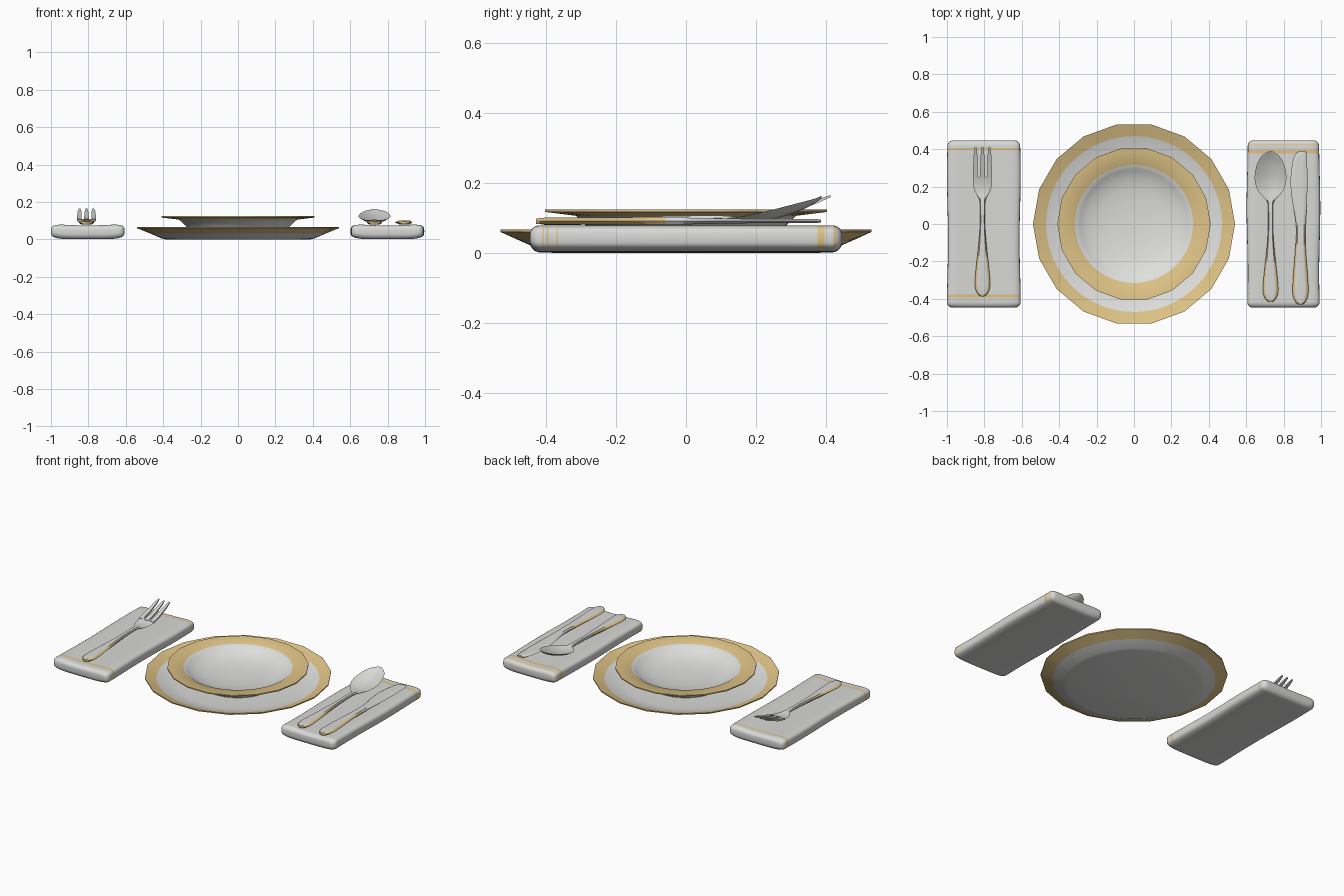
import bpy, bmesh, math
from mathutils import Vector

if "Cube" in bpy.data.objects:
    bpy.data.objects.remove(bpy.data.objects["Cube"])


def material(name, rgb):
    m = bpy.data.materials.new(name)
    m.diffuse_color = (*rgb, 1)
    m.use_nodes = True
    m.node_tree.nodes["Principled BSDF"].inputs["Base Color"].default_value = m.diffuse_color
    return m


WHITE = material("porcelain_white", (0.74, 0.74, 0.73))
GOLD = material("soft_gold", (0.74, 0.55, 0.24))
LINEN = material("linen_white", (0.69, 0.69, 0.68))
SILVER = material("pale_silver", (0.69, 0.69, 0.68))


def finish(name, bm, mats, angle=40):
    bmesh.ops.remove_doubles(bm, verts=bm.verts, dist=1e-5)
    bmesh.ops.recalc_face_normals(bm, faces=bm.faces)
    me = bpy.data.meshes.new(name)
    bm.to_mesh(me)
    bm.free()
    ob = bpy.data.objects.new(name, me)
    bpy.context.collection.objects.link(ob)
    for m in mats:
        me.materials.append(m)
    bpy.ops.object.select_all(action='DESELECT')
    ob.select_set(True)
    bpy.context.view_layer.objects.active = ob
    bpy.ops.object.shade_smooth_by_angle(angle=math.radians(angle))
    return ob


def loft(bm, rings, rule=None):
    """Skin a list of closed rings and cap both ends; rule(centre, j) gives the colour."""
    vs = [[bm.verts.new(p) for p in r] for r in rings]
    n = len(rings[0])
    for a, b in zip(vs, vs[1:]):
        for j in range(n):
            k = (j + 1) % n
            f = bm.faces.new((a[j], a[k], b[k], b[j]))
            if rule:
                f.material_index = rule(f.calc_center_median(), j)
    for cap in (vs[0], vs[-1]):
        f = bm.faces.new(cap)
        if rule:
            f.material_index = rule(f.calc_center_median(), 0)


def spline(rows, steps=5):
    """Smooth a station table."""
    out = []
    for i in range(len(rows) - 1):
        p = [rows[max(i - 1, 0)], rows[i], rows[i + 1], rows[min(i + 2, len(rows) - 1)]]
        for s in range(steps):
            t = s / steps
            out.append([0.5 * (2 * b + (c - a) * t + (2 * a - 5 * b + 4 * c - d) * t * t
                               + (3 * b - a - 3 * c + d) * t ** 3) for a, b, c, d in zip(*p)])
    return out + [list(rows[-1])]


# plates: lathe whose outer rim is an 18-gon (third value = polygon amount)
def plate(name, profile, gold_r, seg=72, sides=18):
    bm = bmesh.new()
    step = 2 * math.pi / sides
    rings = []
    for r, z, w in profile:
        ring = []
        for i in range(seg):
            a = 2 * math.pi * i / seg
            poly = math.cos(step / 2) / math.cos(a % step - step / 2)
            k = r * (1 + w * (poly - 1))
            ring.append((k * math.cos(a), k * math.sin(a), z))
        rings.append(ring)
    loft(bm, rings, lambda c, j: int(math.hypot(c.x, c.y) > gold_r))
    finish(name, bm, [WHITE, GOLD])


plate("charger_plate", [(0.05, 0, 0), (0.385, 0, 0), (0.41, 0.006, 0), (0.47, 0.032, 0),
                        (0.54, 0.060, 1), (0.54, 0.067, 1), (0.47, 0.045, 0), (0.41, 0.026, 0),
                        (0.36, 0.018, 0), (0.05, 0.018, 0)], 0.471)
plate("soup_plate", [(0.05, 0.018, 0), (0.22, 0.018, 0), (0.25, 0.04, 0), (0.28, 0.072, 0),
                     (0.315, 0.106, 0), (0.41, 0.117, 1), (0.41, 0.124, 1), (0.315, 0.115, 0),
                     (0.29, 0.098, 0), (0.25, 0.077, 0), (0.19, 0.062, 0), (0.11, 0.053, 0),
                     (0.04, 0.05, 0)], 0.316)


# napkins: soft cushions with thin stripes (y0, y1, side faces only)
def napkin(name, cx, stripes):
    hw, hh, hl, r = 0.194, 0.042, 0.447, 0.03
    ys = {round(-hl + r + i * (2 * hl - 2 * r) / 24, 4) for i in range(25)}
    for i in range(1, 7):
        e = r * math.sin(i * math.pi / 12)
        ys |= {round(hl - r + e, 4), round(-hl + r - e, 4)}
    for a, b, _ in stripes:
        ys |= {a, b}
    rings = []
    for y in sorted(ys):
        e = max(0, min(r, abs(y) - hl + r))
        inset = r - math.sqrt(r * r - e * e)
        w = hw - inset + 0.003 * math.sin(9 * y + cx)
        h = hh - inset
        ring = []
        for i in range(48):
            a = 2 * math.pi * i / 48
            c, s = math.cos(a), math.sin(a)
            u = math.copysign(abs(c) ** 0.42, c)
            v = math.copysign(abs(s) ** 0.55, s)
            z = 0.043 + h * v
            if v > 0:
                z -= (0.011 * (1 - u * u) - 0.003 * u * u) * v * h / hh
            ring.append((cx + w * u, y, z))
        rings.append(ring)

    def rule(c, j):
        for a, b, side in stripes:
            if a < c.y < b and c.z > 0.015 and (not side or abs(c.x - cx) > hw * 0.93):
                return 1
        return 0
    bm = bmesh.new()
    loft(bm, rings, rule)
    finish(name, bm, [LINEN, GOLD], 60)


napkin("left_napkin", -0.803, [(0.395, 0.406, False), (-0.394, -0.376, False)])
napkin("right_napkin", 0.799, [(0.376, 0.396, False), (0.422, 0.43, False),
                               (-0.411, -0.406, True), (-0.396, -0.392, True),
                               (-0.371, -0.366, True)])

# cutlery cross-section: flat bar with bevelled edges (across, up)
TOP = [-0.7, -0.35, 0, 0.35, 0.7]
SECTION = [(-1, 0)] + [(t, 1) for t in TOP] + [(1, 0)] + [(t, -1) for t in reversed(TOP)]


def cutlery(name, cx, rows, tines=()):
    """rows: y, left x, right x, z, half thickness, hollow depth"""
    bm = bmesh.new()
    rings = []
    for y, x0, x1, z, th, dip in spline(rows):
        m, h = (x0 + x1) / 2, max((x1 - x0) / 2, 0.001)
        rings.append([(cx + m + h * t, y, z + th * k - dip * (1 - t * t)) for t, k in SECTION])
    tip = rows[0][0] + 0.012

    def rule(c, j):
        return int(c.y < tip or (c.y < -0.06 and j in (0, 5, 6, 11)))
    loft(bm, rings, rule)
    for x in tines:
        prongs = []
        for y, z, w, th in ((0.235, 0.103, 0.013, 0.005), (0.30, 0.119, 0.012, 0.006),
                            (0.38, 0.149, 0.009, 0.005), (0.413, 0.162, 0.004, 0.003)):
            prongs.append([Vector((cx + x * (1 - 0.3 * (y - 0.235)) + a * w, y, z + b * th))
                           for a, b in ((-1, -1), (1, -1), (1, 1), (-1, 1))])
        loft(bm, prongs)
    finish(name, bm, [SILVER, GOLD], 50)


def handle(y):
    """Teardrop handle and slim stem shared by fork and spoon, starting at y."""
    return [(y, -0.008, 0.008, 0.088, 0.006, 0), (y + 0.015, -0.027, 0.027, 0.089, 0.009, 0),
            (y + 0.055, -0.041, 0.041, 0.09, 0.010, 0), (y + 0.13, -0.037, 0.037, 0.091, 0.010, 0),
            (y + 0.25, -0.024, 0.024, 0.093, 0.010, 0), (y + 0.37, -0.014, 0.014, 0.096, 0.009, 0),
            (0.08, -0.014, 0.014, 0.099, 0.008, 0)]


cutlery("fork", -0.81, handle(-0.387) + [
    (0.13, -0.017, 0.017, 0.098, 0.007, 0), (0.165, -0.036, 0.036, 0.096, 0.006, 0.003),
    (0.205, -0.050, 0.050, 0.098, 0.005, 0.004), (0.25, -0.052, 0.052, 0.106, 0.005, 0.003)],
    (-0.039, 0, 0.039))

cutlery("spoon", 0.73, handle(-0.417) + [
    (0.12, -0.018, 0.018, 0.099, 0.007, 0.002), (0.15, -0.045, 0.045, 0.103, 0.005, 0.008),
    (0.19, -0.073, 0.073, 0.110, 0.004, 0.017), (0.25, -0.085, 0.085, 0.124, 0.004, 0.024),
    (0.32, -0.072, 0.072, 0.142, 0.004, 0.020), (0.365, -0.045, 0.045, 0.154, 0.004, 0.010),
    (0.388, -0.012, 0.012, 0.161, 0.003, 0.002)])

cutlery("knife", 0.89, [
    (-0.43, -0.008, 0.008, 0.090, 0.007, 0), (-0.415, -0.028, 0.028, 0.091, 0.009, 0),
    (-0.37, -0.042, 0.042, 0.091, 0.010, 0), (-0.28, -0.039, 0.039, 0.091, 0.010, 0),
    (-0.15, -0.029, 0.029, 0.091, 0.010, 0), (-0.04, -0.022, 0.027, 0.091, 0.010, 0),
    (0.03, -0.028, 0.030, 0.091, 0.009, 0), (0.12, -0.044, 0.035, 0.091, 0.007, 0),
    (0.22, -0.053, 0.037, 0.091, 0.006, 0), (0.31, -0.046, 0.036, 0.091, 0.006, 0),
    (0.365, -0.032, 0.034, 0.091, 0.006, 0), (0.387, -0.010, 0.028, 0.091, 0.004, 0)])
